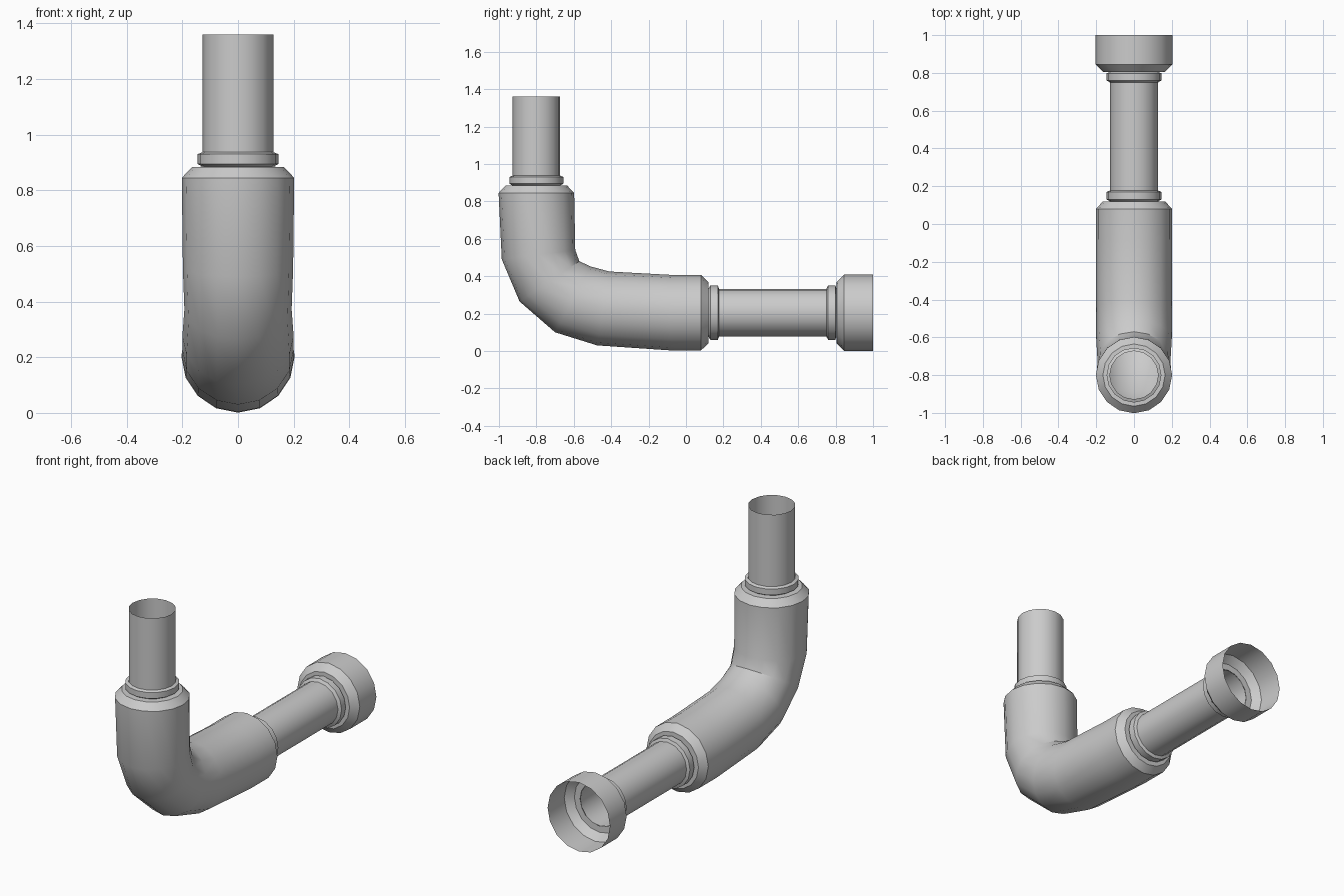
import bpy, bmesh, math
from mathutils import Vector

if "Cube" in bpy.data.objects:
    bpy.data.objects.remove(bpy.data.objects["Cube"])

SIDES = 16
AX_Y, AX_Z = -0.80, 0.205      # axes of the upright and level runs


def up(z, r):
    """Ring on the upright run, as (outer, inner) points in the yz plane."""
    return ((AX_Y - r, z), (AX_Y + r, z))


def level(y, r):
    """Ring on the level run."""
    return ((y, AX_Z - r), (y, AX_Z + r))


def tube(name, rings):
    """Open skin through rings; each ring spans an outer and inner point."""
    bm = bmesh.new()
    loops = []
    for (oy, oz), (iy, iz) in rings:
        a, b = Vector((0, oy, oz)), Vector((0, iy, iz))
        c, arm = (a + b) / 2, (a - b) / 2
        side = Vector((arm.length, 0, 0))
        angles = [2 * math.pi * k / SIDES for k in range(SIDES)]
        loops.append([bm.verts.new(c + arm * math.cos(t) + side * math.sin(t)) for t in angles])
    for p, q in zip(loops, loops[1:]):
        for k in range(SIDES):
            n = (k + 1) % SIDES
            bm.faces.new((p[k], q[k], q[n], p[n]))
    # make the skin face outwards
    bm.normal_update()
    f = bm.faces[:][0]
    mid = sum((v.co for v in loops[0] + loops[1]), Vector()) / (2 * SIDES)
    if f.normal.dot(f.calc_center_median() - mid) < 0:
        bmesh.ops.reverse_faces(bm, faces=bm.faces[:])
    me = bpy.data.meshes.new(name)
    bm.to_mesh(me)
    bm.free()
    ob = bpy.data.objects.new(name, me)
    bpy.context.collection.objects.link(ob)
    bpy.ops.object.select_all(action='DESELECT')
    ob.select_set(True)
    bpy.context.view_layer.objects.active = ob
    bpy.ops.object.shade_smooth_by_angle(angle=math.radians(35))


def collar(name, ring, start, end):
    """Rounded bead around a pipe."""
    tube(name, [ring(start, 0.128), ring(start + 0.010, 0.145),
                ring(end - 0.007, 0.145), ring(end, 0.128)])


# thick elbow with chamfered ends
tube("elbow", [
    up(0.885, 0.128), up(0.884, 0.165), up(0.845, 0.202),
    ((-0.985, 0.49), (-0.592, 0.54)),
    ((-0.89, 0.265), (-0.57, 0.48)),
    ((-0.70, 0.10), (-0.51, 0.452)),
    ((-0.475, 0.03), (-0.41, 0.425)),
    level(-0.08, 0.202), level(0.08, 0.202),
    level(0.119, 0.165), level(0.12, 0.128)])

# upright pipe and its bead
tube("upright_pipe", [up(0.885, 0.127), up(1.36, 0.127)])
collar("upright_collar", up, 0.885, 0.937)

# level pipe and its two beads
tube("level_pipe", [level(0.12, 0.127), level(0.805, 0.127)])
collar("inner_collar", level, 0.12, 0.177)
collar("outer_collar", level, 0.75, 0.805)

# open socket at the end
tube("end_socket", [level(0.805, 0.128), level(0.806, 0.165),
                    level(0.845, 0.204), level(1.0, 0.204)])
